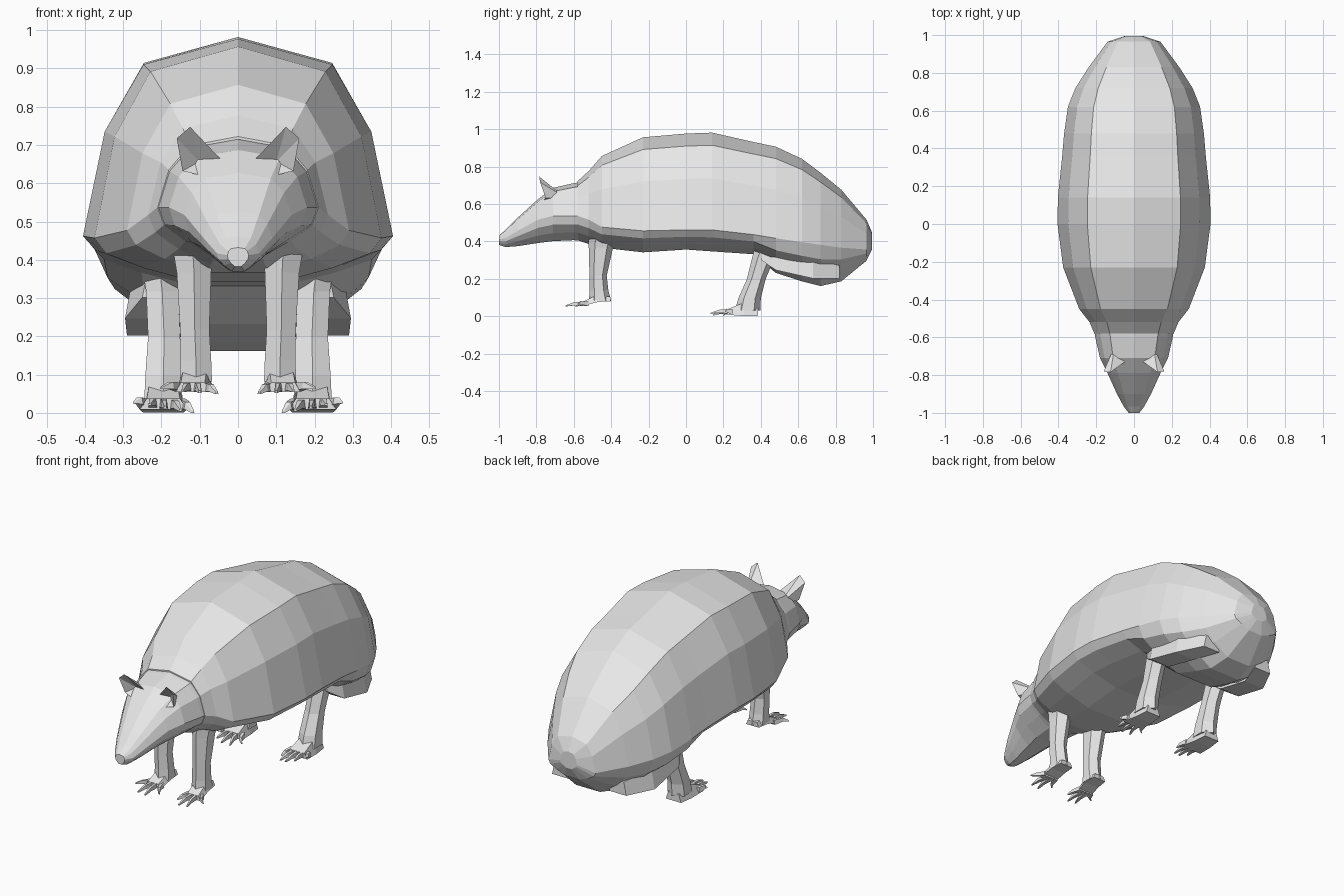
import bpy, bmesh
from mathutils import Vector

if "Cube" in bpy.data.objects:
    bpy.data.objects.remove(bpy.data.objects["Cube"], do_unlink=True)

grey = bpy.data.materials.new("plain grey")
grey.use_nodes = True
tone = (0.8, 0.8, 0.8, 1)
grey.diffuse_color = tone
grey.node_tree.nodes["Principled BSDF"].inputs["Base Color"].default_value = tone


def finish(name, bm):
    bmesh.ops.recalc_face_normals(bm, faces=bm.faces)
    mesh = bpy.data.meshes.new(name)
    bm.to_mesh(mesh)
    bm.free()
    mesh.materials.append(grey)
    obj = bpy.data.objects.new(name, mesh)
    bpy.context.collection.objects.link(obj)
    return obj


def add_loft(bm, rings):
    """Skin a row of equal-sized rings and cap both ends."""
    loops = [[bm.verts.new(p) for p in ring] for ring in rings]
    count = len(loops[0])
    for a, b in zip(loops, loops[1:]):
        for i in range(count):
            j = (i + 1) % count
            bm.faces.new((a[i], a[j], b[j], b[i]))
    bm.faces.new(loops[0])
    bm.faces.new(loops[-1][::-1])


def mirrored(half):
    return half + [Vector((-p.x, p.y, p.z)) for p in reversed(half) if p.x > 0]


# Cross-sections: fractions of half width, and of height above / below the rim
UPPER = [(0, 1), (0.61, 0.87), (0.86, 0.53), (1, 0)]
LOWER = [(0.92, 0.35), (0.66, 0.68), (0.3, 1)]


def section(y, width, top, rim, bottom):
    half = [Vector((u * width, y, rim + v * (top - rim))) for u, v in UPPER]
    half += [Vector((u * width, y, rim - v * (rim - bottom))) for u, v in LOWER]
    return mirrored(half)


def trunk(name, rows):
    bm = bmesh.new()
    add_loft(bm, [section(*row) for row in rows])
    finish(name, bm)


# Domed body: y, half width, top, rim, bottom
trunk("shell_body", [
    (-0.58, 0.21, 0.725, 0.54, 0.41),
    (-0.52, 0.235, 0.78, 0.52, 0.39),
    (-0.45, 0.29, 0.86, 0.48, 0.37),
    (-0.23, 0.375, 0.96, 0.46, 0.345),
    (0, 0.405, 0.98, 0.465, 0.36),
    (0.14, 0.403, 0.985, 0.465, 0.35),
    (0.36, 0.38, 0.935, 0.44, 0.335),
    (0.48, 0.37, 0.91, 0.42, 0.235),
    (0.62, 0.35, 0.845, 0.4, 0.19),
    (0.72, 0.31, 0.77, 0.385, 0.165),
    (0.83, 0.24, 0.68, 0.37, 0.19),
    (0.965, 0.14, 0.52, 0.36, 0.3),
    (0.995, 0.05, 0.45, 0.39, 0.36),
])

# Tapered head and snout
trunk("head", [
    (-0.5, 0.22, 0.73, 0.54, 0.4),
    (-0.6, 0.205, 0.715, 0.54, 0.41),
    (-0.71, 0.18, 0.69, 0.54, 0.405),
    (-0.79, 0.14, 0.63, 0.52, 0.395),
    (-0.9, 0.09, 0.53, 0.46, 0.378),
    (-0.965, 0.055, 0.465, 0.42, 0.373),
    (-1, 0.028, 0.435, 0.415, 0.385),
])


def oval(center, hx, hy):
    """Six-sided horizontal ring."""
    shape = [(1, 0.5), (0, 1), (-1, 0.5), (-1, -0.5), (0, -1), (1, -0.5)]
    return [center + Vector((u * hx, v * hy, 0)) for u, v in shape]


def slab(x, y, z, hx, hz):
    """Four-sided ring facing forward."""
    return [Vector((x + u * hx, y, z + v * hz))
            for u, v in [(1, -1), (0.7, 1), (-0.7, 1), (-1, -1)]]


def flip(bm, side):
    for v in bm.verts:
        v.co.x *= side


def ear(name, side):
    bm = bmesh.new()
    rim = [bm.verts.new(p) for p in [
        (0.035, -0.72, 0.655), (0.125, -0.785, 0.75), (0.16, -0.78, 0.72),
        (0.145, -0.75, 0.635), (0.06, -0.77, 0.615)]]
    back = bm.verts.new((0.1, -0.64, 0.635))
    hollow = bm.verts.new((0.1, -0.715, 0.66))
    for a, b in zip(rim, rim[1:] + rim[:1]):
        bm.faces.new((a, b, back))
        bm.faces.new((b, a, hollow))
    flip(bm, side)
    finish(name, bm)


def leg(name, side, rows, foot, toes):
    """Shank from ovals, a wedge foot, and pointed toes."""
    bm = bmesh.new()
    add_loft(bm, [oval(Vector((x, y, z)), hx, hy) for x, y, z, hx, hy in rows])
    add_loft(bm, [slab(*row) for row in foot])
    x, y, z, hx, hz = foot[-1]
    count = len(toes)
    for i, (tip_x, tip_y, tip_z) in enumerate(toes):
        root = x + hx * (2 * (i + 0.5) / count - 1)
        half = hx / count
        add_loft(bm, [slab(root, y + 0.03, z, half, hz),
                      slab((root + tip_x) / 2, (y + tip_y) / 2, (z + tip_z) / 2 + 0.006,
                           half * 0.75, 0.009),
                      slab(tip_x, tip_y, tip_z, 0.004, 0.003)])
    flip(bm, side)
    finish(name, bm)


def thigh(name, side):
    bm = bmesh.new()
    add_loft(bm, [slab(0.21, 0.4, 0.335, 0.04, 0.03),
                  slab(0.235, 0.48, 0.3, 0.06, 0.05),
                  slab(0.23, 0.68, 0.255, 0.06, 0.05),
                  slab(0.17, 0.82, 0.24, 0.05, 0.035)])
    flip(bm, side)
    finish(name, bm)


# Paired parts
for label, side in (("left", 1), ("right", -1)):
    ear(label + "_ear", side)
    thigh(label + "_thigh", side)
    leg(label + "_front_leg", side,
        [(0.12, -0.44, 0.46, 0.055, 0.08), (0.115, -0.455, 0.37, 0.045, 0.065),
         (0.113, -0.47, 0.22, 0.038, 0.046), (0.11, -0.465, 0.14, 0.04, 0.05),
         (0.11, -0.46, 0.085, 0.042, 0.06)],
        [(0.11, -0.405, 0.095, 0.038, 0.012), (0.112, -0.47, 0.1, 0.043, 0.02),
         (0.118, -0.55, 0.07, 0.045, 0.012)],
        [(0.055, -0.59, 0.055), (0.1, -0.645, 0.058),
         (0.145, -0.64, 0.06), (0.2, -0.58, 0.068)])
    leg(label + "_rear_leg", side,
        [(0.205, 0.45, 0.38, 0.045, 0.08), (0.198, 0.415, 0.32, 0.042, 0.06),
         (0.193, 0.375, 0.2, 0.042, 0.05), (0.195, 0.34, 0.1, 0.047, 0.06),
         (0.195, 0.33, 0.035, 0.05, 0.068)],
        [(0.195, 0.385, 0.026, 0.045, 0.02), (0.195, 0.31, 0.04, 0.053, 0.036),
         (0.195, 0.22, 0.026, 0.062, 0.014)],
        [(0.118, 0.2, 0.006), (0.15, 0.145, 0.01), (0.19, 0.13, 0.018),
         (0.23, 0.15, 0.025), (0.27, 0.21, 0.031)])

# Stand the lowest point on the ground
bpy.context.view_layer.update()
parts = [o for o in bpy.context.collection.objects
         if o.type == "MESH" and grey.name in o.data.materials]
low = min(v.co.z for o in parts for v in o.data.vertices)
for o in parts:
    for v in o.data.vertices:
        v.co.z -= low
